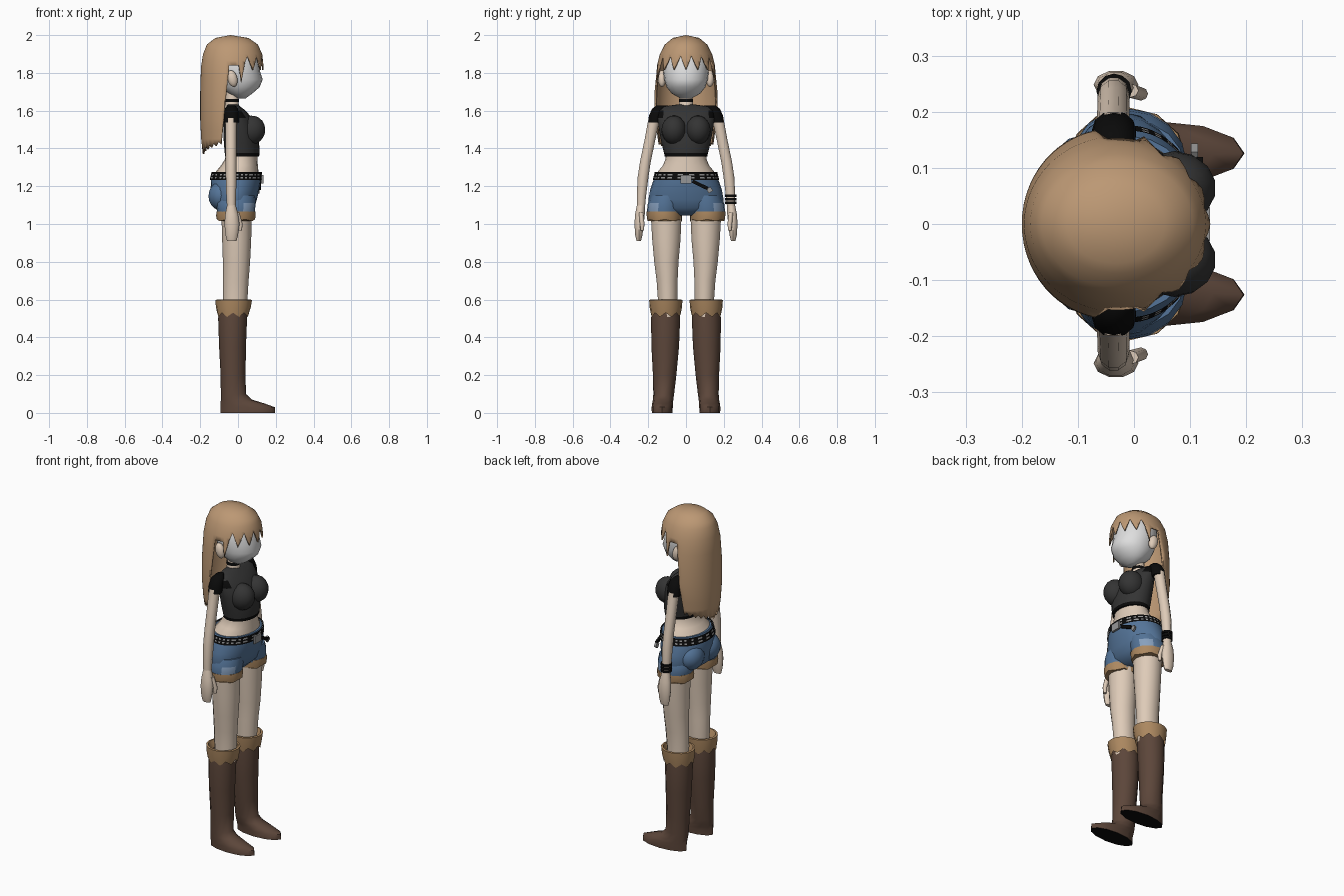
import bpy, bmesh, math
from mathutils import Matrix, Vector


def lin(c):
    return tuple((v / 255 / 12.92) if v < 11 else ((v / 255 + 0.055) / 1.055) ** 2.4 for v in c) + (1,)


COLOURS = dict(hair_tan=(188, 152, 116), skin=(222, 203, 184), face_white=(222, 222, 222),
               charcoal=(52, 52, 52), black=(10, 10, 10), denim=(84, 116, 152),
               worn_denim=(135, 160, 190), fur=(172, 136, 96), boot_brown=(92, 70, 58),
               metal=(150, 150, 150))
MATS = {}
for key, col in COLOURS.items():
    MATS[key] = bpy.data.materials.new(key)
    MATS[key].diffuse_color = lin(col)


def finish(name, bm, mats, rule=None, angle=50, recalc=True):
    if recalc:
        bmesh.ops.recalc_face_normals(bm, faces=bm.faces)
    for f in bm.faces:
        f.material_index = rule(f.calc_center_median()) if rule else 0
    me = bpy.data.meshes.new(name)
    bm.to_mesh(me)
    bm.free()
    for m in mats:
        me.materials.append(MATS[m])
    ob = bpy.data.objects.new(name, me)
    bpy.context.collection.objects.link(ob)
    bpy.ops.object.select_all(action='DESELECT')
    ob.select_set(True)
    bpy.context.view_layer.objects.active = ob
    bpy.ops.object.shade_smooth_by_angle(angle=math.radians(angle))
    return ob


def loft(name, rings, mats, n=12, rule=None, caps=True, jag=0, angle=50):
    """Stack of ellipses: (z, back x, front x, centre y, half width y)."""
    bm = bmesh.new()
    rows = []
    for k, (z, xb, xf, cy, ry) in enumerate(rings):
        row = []
        for i in range(n):
            a = 2 * math.pi * i / n
            drop = jag if k == 0 and i % 2 else 0
            row.append(bm.verts.new(((xb + xf) / 2 + (xf - xb) / 2 * math.cos(a),
                                     cy + ry * math.sin(a), z - drop)))
        rows.append(row)
    for p, q in zip(rows, rows[1:]):
        for i in range(n):
            j = (i + 1) % n
            bm.faces.new((p[i], p[j], q[j], q[i]))
    if caps:
        bm.faces.new(rows[0])
        bm.faces.new(rows[-1])
    return finish(name, bm, mats, rule, angle)


def pair(name, rings, mats, **kw):
    for side, s in (("left", 1), ("right", -1)):
        loft(f"{side}_{name}", [(z, b, f, s * c, r) for z, b, f, c, r in rings], mats, **kw)


def ball(name, loc, size, mat, tilt=0):
    bm = bmesh.new()
    m = Matrix.Translation(loc) @ Matrix.Rotation(tilt, 4, 'Y') @ Matrix.Diagonal((*size, 1))
    bmesh.ops.create_uvsphere(bm, u_segments=14, v_segments=10, radius=1, matrix=m)
    finish(name, bm, [mat])


def box(name, loc, size, mat, roll=0):
    bm = bmesh.new()
    m = Matrix.Translation(loc) @ Matrix.Rotation(roll, 4, 'X') @ Matrix.Diagonal((*size, 1))
    bmesh.ops.create_cube(bm, size=1, matrix=m)
    finish(name, bm, [mat])


# Head, ears, neck and choker
loft("head", [(1.665, 0, .04, 0, .03), (1.69, -.05, .075, 0, .075), (1.725, -.09, .115, 0, .103),
              (1.765, -.11, .131, 0, .115), (1.81, -.12, .116, 0, .12), (1.88, -.13, .108, 0, .118),
              (1.94, -.1, .07, 0, .08)], ["face_white"], n=20)
for side, s in (("left", 1), ("right", -1)):
    ball(f"{side}_ear", (-.03, s * .127, 1.77), (.027, .022, .045), "skin", -.25)
loft("neck", [(1.59, -.075, .02, 0, .05), (1.635, -.066, .004, 0, .037), (1.72, -.062, 0, 0, .032)], ["skin"])
loft("choker", [(1.645, -.07, .006, 0, .038), (1.662, -.069, .005, 0, .037)], ["black"])

# Hair: one shell whose lower edge is cut into bangs, side locks and a long back
PROFILE = [(2.0, -.04, -.04, 0), (1.985, -.12, .055, .07), (1.95, -.165, .105, .112), (1.9, -.185, .128, .138),
           (1.83, -.196, .136, .156), (1.7, -.2, .13, .17), (1.55, -.2, .12, .17),
           (1.45, -.195, .11, .157), (1.36, -.185, .1, .142)]


def hair_point(z, a):
    for p, q in zip(PROFILE, PROFILE[1:]):
        if z >= q[0]:
            t = (z - p[0]) / (q[0] - p[0])
            _, b, f, r = [u + (v - u) * t for u, v in zip(p, q)]
            break
    return ((b + f) / 2 + (f - b) / 2 * math.cos(a), r * math.sin(a), z)


def hair_edge(deg):
    d = min(deg, 360 - deg)
    if d < 70:
        return 1.815 + .075 * abs((d + 12) % 24 - 12) / 12 if d % 24 < 13 else 1.89 - .075 * (d % 24 - 12) / 12
    if d < 76:
        return 1.75
    if d < 100:
        return 1.84
    if d < 104:
        return 1.6
    return 1.37 + (180 - d) / 72 * .05 + (.02 if d % 12 else 0)


COLS, ROWS = 60, [2, 1.993, 1.985, 1.97, 1.95, 1.925, 1.9, 1.865, 1.83, 1.78, 1.7, 1.62, 1.55, 1.5, 1.45, 1.37]
bm = bmesh.new()
grid = [[bm.verts.new(hair_point(max(z, hair_edge(c * 6)), math.radians(c * 6))) for c in range(COLS)] for z in ROWS]
for p, q in zip(grid, grid[1:]):
    for i in range(COLS):
        j = (i + 1) % COLS
        bm.faces.new((p[i], q[i], q[j], p[j]))
bmesh.ops.remove_doubles(bm, verts=bm.verts, dist=1e-4)
hair = finish("hair", bm, ["hair_tan"], recalc=False)
mod = hair.modifiers.new("thickness", 'SOLIDIFY')
mod.thickness, mod.offset = .008, -1

# Torso, cropped top, sleeves
loft("midriff", [(1.25, -.13, .11, 0, .155), (1.28, -.115, .108, 0, .147), (1.31, -.09, .105, 0, .122),
                 (1.345, -.068, .103, 0, .108), (1.38, -.065, .1, 0, .106)], ["skin"], n=20)
loft("cropped_top", [(1.357, -.068, .112, 0, .113), (1.375, -.07, .114, 0, .116), (1.43, -.075, .112, 0, .13),
                     (1.5, -.078, .1, 0, .143), (1.56, -.076, .075, 0, .15), (1.6, -.07, .04, 0, .147),
                     (1.622, -.062, .012, 0, .12), (1.632, -.058, 0, 0, .05)],
     ["charcoal", "black"], n=20, rule=lambda c: int(c.z < 1.372 or (c.z > 1.55 and abs(c.y) > .12)))
for side, s in (("left", 1), ("right", -1)):
    ball(f"{side}_bust", (.072, s * .064, 1.497), (.074, .066, .077), "charcoal", .25)
pair("sleeve", [(1.537, -.075, .004, .167, .035), (1.575, -.075, .004, .158, .038),
                (1.61, -.07, 0, .142, .037), (1.628, -.055, -.015, .125, .03)], ["black"])

# Arms, hands, wristbands (left wrist only)
pair("arm", [(1.08, -.058, -.012, .239, .022), (1.15, -.062, -.01, .236, .026), (1.25, -.065, -.008, .227, .03),
             (1.33, -.065, -.008, .215, .03), (1.45, -.066, -.008, .19, .03), (1.56, -.068, -.006, .168, .032)],
     ["skin"], n=10)
pair("hand", [(.91, -.058, -.008, .25, .012), (.94, -.066, .0, .25, .02), (1.0, -.072, .008, .248, .026),
              (1.05, -.068, .002, .244, .027), (1.1, -.058, -.012, .239, .022)], ["skin"], n=10)
pair("thumb", [(.965, .003, .02, .232, .009), (1.0, 0, .025, .232, .012), (1.06, -.025, .008, .238, .013)],
     ["skin"], n=8)
for k in range(3):
    z = 1.107 + k * .018
    loft(f"wristband_{k + 1}", [(z, -.067, -.004, .237, .031), (z + .013, -.067, -.004, .237, .031)], ["black"])

# Shorts with fur leg trim
loft("shorts_hips", [(1.045, -.07, .045, 0, .09), (1.085, -.125, .085, 0, .19), (1.13, -.14, .1, 0, .199),
                     (1.18, -.145, .112, 0, .19), (1.23, -.143, .12, 0, .173), (1.275, -.128, .12, 0, .156)],
     ["denim"], n=24)
for side, s in (("left", 1), ("right", -1)):
    ball(f"{side}_seat", (-.085, s * .077, 1.148), (.073, .083, .078), "denim")
pair("shorts_leg", [(1.035, -.105, .085, .113, .09), (1.075, -.112, .09, .112, .094), (1.11, -.115, .094, .108, .094),
                    (1.15, -.1, .09, .1, .085)], ["denim", "worn_denim"], n=16,
     rule=lambda c: int(c.z < 1.11 and c.x > .015 and abs(c.y) > .15))
pair("fur_trim", [(1.025, -.112, .09, .113, .091), (1.045, -.116, .094, .114, .094), (1.066, -.113, .092, .113, .095)],
     ["fur"], n=12, jag=.01)

# Studded belt, buckle and hanging strap
loft("belt", [(1.232 + k * .0085, -.15 + k * .002, .127, 0, .176 - k * .002) for k in range(6)],
     ["black", "metal"], n=72, caps=False,
     rule=lambda c: int(round((c.z - 1.236) / .0085) in (1, 3)
                        and round(math.degrees(math.atan2(c.y, c.x + .01)) / 4) % 2 == 0))
box("buckle", (.129, 0, 1.237), (.012, .06, .045), "metal")
box("hanging_strap", (.117, .075, 1.207), (.012, .09, .018), "black", -.45)
box("strap_charm", (.108, .125, 1.18), (.012, .026, .026), "metal", .6)

# Legs
pair("leg", [(.5, -.075, .045, .1, .05), (.6, -.08, .05, .097, .053), (.7, -.08, .056, .1, .057),
             (.8, -.08, .064, .104, .066), (.92, -.084, .07, .104, .077), (1.06, -.088, .072, .105, .084)], ["skin"], n=14)

# Boots with black soles and flared fur cuffs
pair("boot", [(0, -.092, .197, .126, .055), (.03, -.092, .195, .126, .056), (.05, -.092, .14, .124, .055),
              (.07, -.091, .075, .121, .054), (.1, -.091, .042, .118, .055), (.2, -.092, .04, .113, .062),
              (.35, -.1, .042, .11, .073), (.5, -.105, .048, .108, .077), (.56, -.1, .045, .108, .07)],
     ["boot_brown", "black"], n=12, rule=lambda c: int(c.z < .004))
pair("boot_cuff", [(.53, -.11, .058, .107, .08), (.56, -.117, .068, .107, .086), (.598, -.12, .074, .107, .088),
                   (.6, -.108, .062, .107, .077), (.555, -.09, .05, .103, .06)],
     ["fur"], n=16, caps=False, jag=.022)
